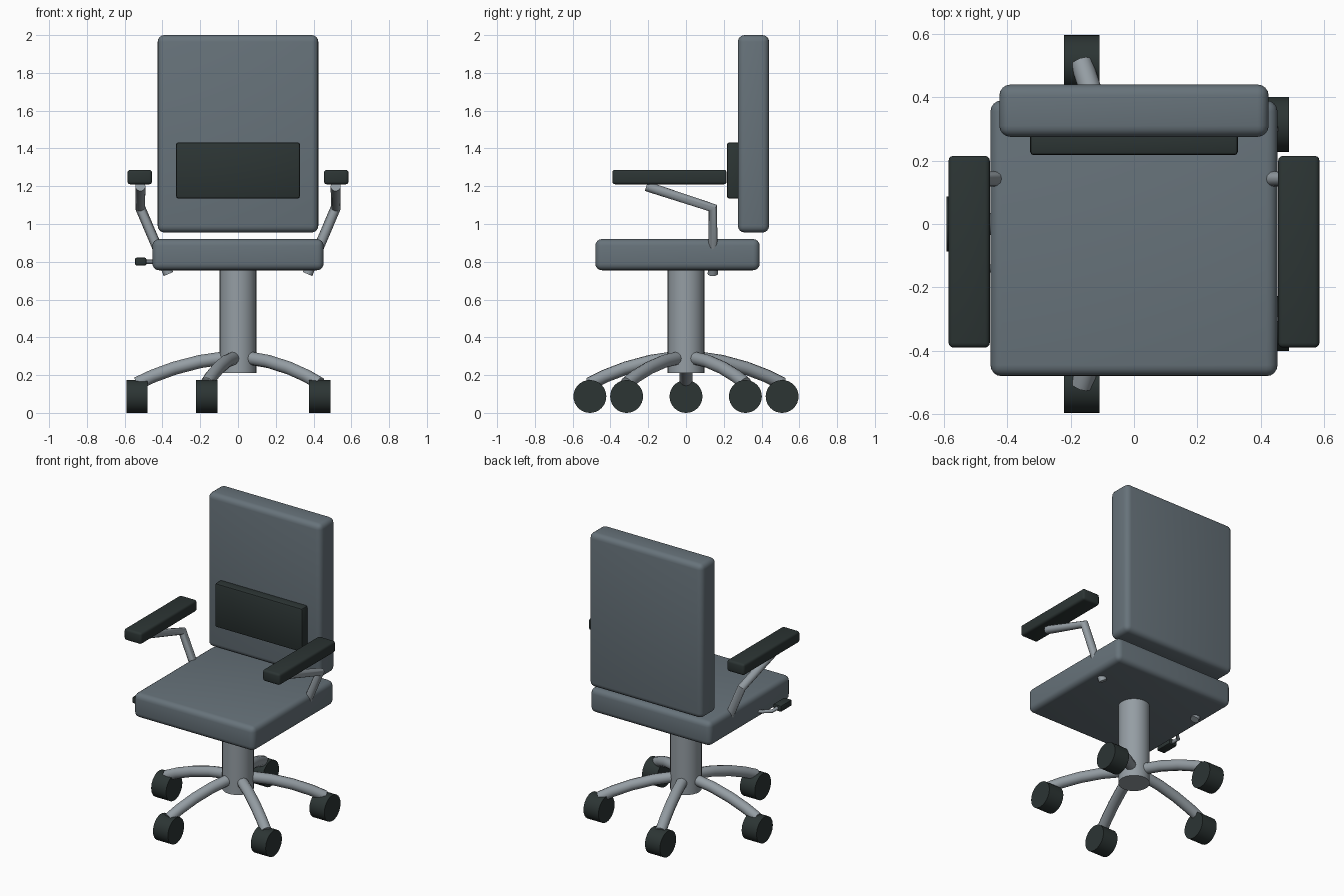
import bpy
import math
from mathutils import Vector

if "Cube" in bpy.data.objects:
    bpy.data.objects.remove(bpy.data.objects["Cube"])


def material(name, rgb):
    m = bpy.data.materials.new(name)
    m.diffuse_color = (*rgb, 1)
    m.use_nodes = True
    m.node_tree.nodes["Principled BSDF"].inputs["Base Color"].default_value = m.diffuse_color
    return m


SLATE = material("slate_fabric", (0.135, 0.17, 0.195))
DARK = material("dark_plastic", (0.025, 0.035, 0.034))
METAL = material("grey_metal", (0.30, 0.34, 0.37))


def finish(ob, name, mat):
    ob.name = name
    ob.data.materials.clear()
    ob.data.materials.append(mat)
    bpy.ops.object.shade_smooth_by_angle(angle=math.radians(35))
    return ob


def rounded_box(name, lo, hi, bevel, mat, segments=4):
    lo, hi = Vector(lo), Vector(hi)
    bpy.ops.mesh.primitive_cube_add(size=1, location=(lo + hi) / 2)
    ob = bpy.context.object
    ob.scale = hi - lo
    bpy.ops.object.transform_apply(location=False, rotation=False, scale=True)
    mod = ob.modifiers.new("rounding", 'BEVEL')
    mod.width = bevel
    mod.segments = segments
    bpy.ops.object.modifier_apply(modifier=mod.name)
    return finish(ob, name, mat)


def cylinder(name, radius, depth, location, mat, rotation=(0, 0, 0)):
    bpy.ops.mesh.primitive_cylinder_add(vertices=32, radius=radius, depth=depth,
                                        location=location, rotation=rotation)
    return finish(bpy.context.object, name, mat)


def tube(name, points, radius, mat):
    cu = bpy.data.curves.new(name, 'CURVE')
    cu.dimensions = '3D'
    cu.bevel_depth = radius
    cu.bevel_resolution = 4
    cu.use_fill_caps = True
    sp = cu.splines.new('POLY')
    sp.points.add(len(points) - 1)
    for p, co in zip(sp.points, points):
        p.co = (*co, 1)
    ob = bpy.data.objects.new(name, cu)
    bpy.context.collection.objects.link(ob)
    bpy.ops.object.select_all(action='DESELECT')
    ob.select_set(True)
    bpy.context.view_layer.objects.active = ob
    bpy.ops.object.convert(target='MESH')
    return finish(bpy.context.object, name, mat)


# Upholstery
rounded_box("seat", (-0.453, -0.48, 0.755), (0.453, 0.39, 0.92), 0.035, SLATE)
rounded_box("backrest", (-0.425, 0.275, 0.955), (0.425, 0.44, 2.0), 0.035, SLATE)
rounded_box("lumbar_pad", (-0.328, 0.217, 1.135), (0.328, 0.30, 1.432), 0.012, DARK, 2)

# Armrests with bent supports
for side, s in (("left", -1), ("right", 1)):
    xs = sorted((s * 0.455, s * 0.585))
    rounded_box(side + "_armrest", (xs[0], -0.39, 1.21), (xs[1], 0.215, 1.287),
                0.015, DARK, 3)
    tube(side + "_arm_support",
         [(s * 0.368, 0.142, 0.735), (s * 0.517, 0.142, 1.085), (s * 0.517, -0.21, 1.2)],
         0.027, METAL)

# Height lever
tube("lever_stem", [(-0.42, -0.12, 0.8), (-0.47, -0.15, 0.8),
                    (-0.515, -0.19, 0.8), (-0.515, -0.26, 0.8)], 0.011, METAL)
rounded_box("lever_paddle", (-0.545, -0.36, 0.78), (-0.485, -0.24, 0.822), 0.008, DARK, 2)

# Central column
cylinder("column", 0.097, 0.56, (0, 0, 0.49), METAL)

# Five star legs, each with a caster
for i in range(5):
    a = math.radians(36 + 72 * i)
    c, s = math.cos(a), math.sin(a)
    profile = [(0.075, 0.29), (0.20, 0.272), (0.335, 0.237), (0.45, 0.195), (0.535, 0.155)]
    tube(f"leg_{i + 1}", [(r * c, r * s, z) for r, z in profile], 0.035, METAL)
    cylinder(f"caster_{i + 1}", 0.087, 0.112, (0.535 * c, 0.535 * s, 0.087), DARK,
             (0, math.pi / 2, 0))
